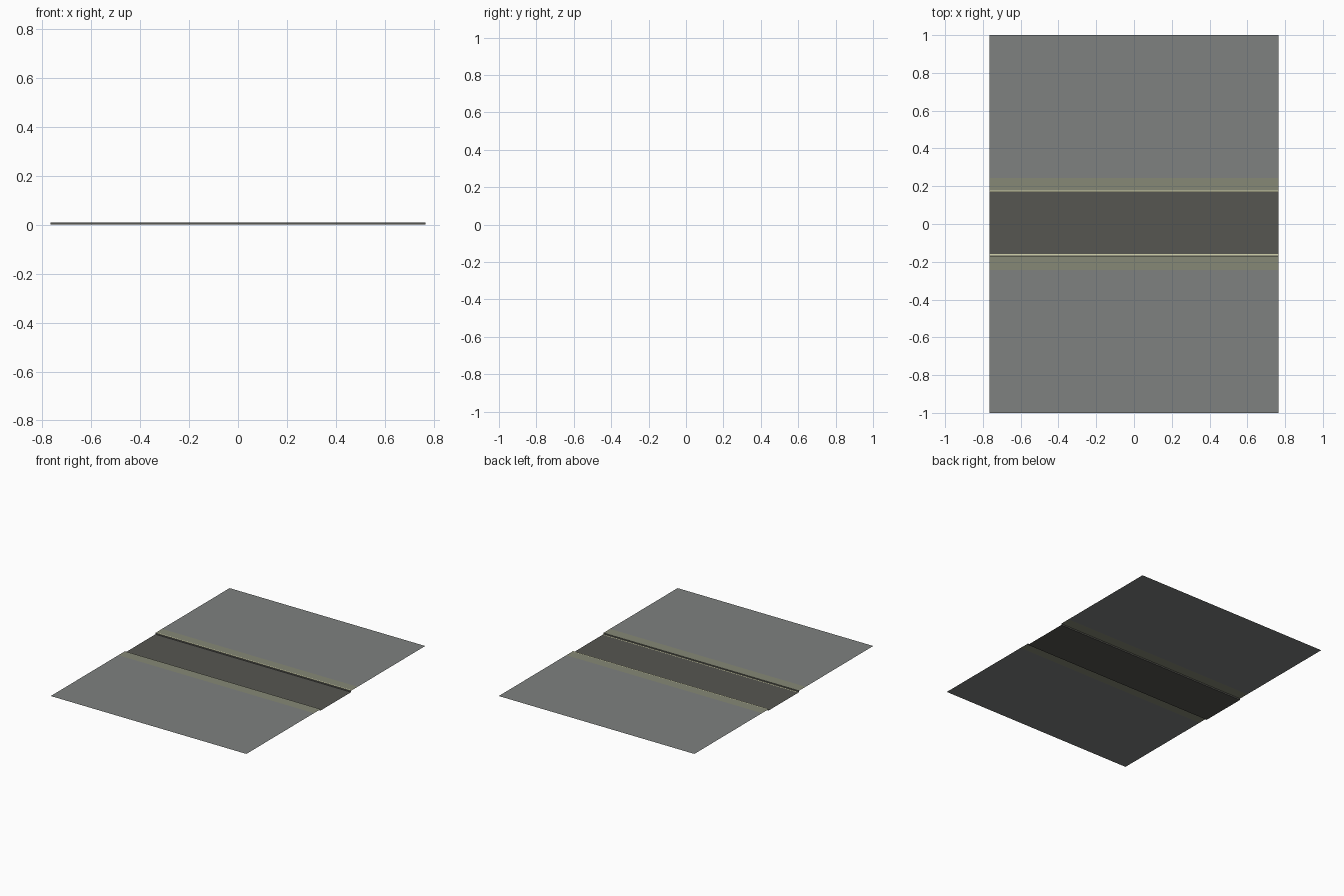
import bpy

if "Cube" in bpy.data.objects:
    bpy.data.objects.remove(bpy.data.objects["Cube"])

HALF_X = 0.766
TOP = 0.01          # level of the ground and verges; the road lies at z = 0
ROAD = 0.17         # half width of the road
VERGE = 0.244       # outer edge of the verges


def material(name, rgb):
    m = bpy.data.materials.new(name)
    m.diffuse_color = (*rgb, 1)
    m.use_nodes = True
    m.node_tree.nodes["Principled BSDF"].inputs["Base Color"].default_value = m.diffuse_color
    return m


ground_grey = material("ground grey", (0.21, 0.22, 0.215))
verge_green = material("verge green", (0.24, 0.25, 0.18))
asphalt = material("asphalt dark", (0.093, 0.093, 0.082))
line_cream = material("line cream", (0.66, 0.66, 0.43))


def strip(name, a, b, mat):
    """Sheet along x between two (y, z) edges."""
    verts = [(-HALF_X, *a), (HALF_X, *a), (HALF_X, *b), (-HALF_X, *b)]
    mesh = bpy.data.meshes.new(name)
    mesh.from_pydata(verts, [], [(0, 1, 2, 3)])
    mesh.materials.append(mat)
    ob = bpy.data.objects.new(name, mesh)
    bpy.context.collection.objects.link(ob)
    return ob


# Sunken road surface
strip("road", (-ROAD, 0), (ROAD, 0), asphalt)

# Ground, verge and small kerb drop on each side
for side, s in (("front", -1), ("back", 1)):
    def pair(name, y0, z0, y1, z1, mat):
        edges = [(s * y0, z0), (s * y1, z1)]
        strip(f"{side}_{name}", *(edges if s > 0 else edges[::-1]), mat)

    pair("ground", VERGE, TOP, 1.0, TOP, ground_grey)
    pair("verge", ROAD, TOP, VERGE, TOP, verge_green)
    pair("kerb", ROAD, 0, ROAD, TOP, asphalt)

# Painted edge lines
strip("front_edge_line", (-0.167, 0.002), (-0.158, 0.002), line_cream)
strip("back_edge_line", (0.169, TOP + 0.001), (0.178, TOP + 0.001), line_cream)
